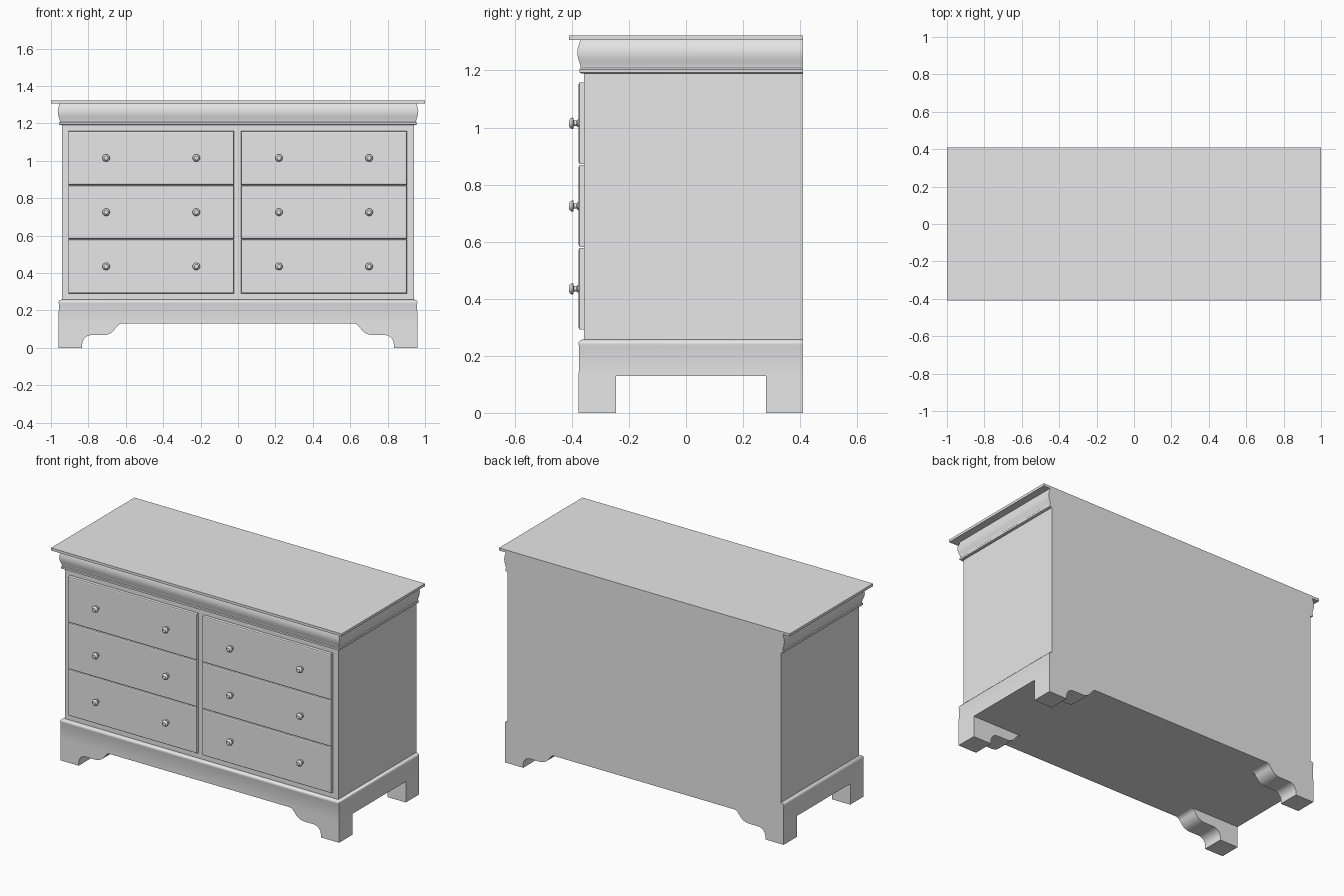
import bpy, bmesh, math
from mathutils import Matrix

cube = bpy.data.objects.get("Cube")
if cube:
    bpy.data.objects.remove(cube, do_unlink=True)

BACK = 0.41        # every part is flush at the back
SIDE = 0.94        # half width of the case
FRONT = -0.357     # front of the case

paint = bpy.data.materials.new("plain_grey")
paint.use_nodes = True
GREY = (0.8, 0.8, 0.8, 1)
paint.diffuse_color = GREY
paint.node_tree.nodes["Principled BSDF"].inputs["Base Color"].default_value = GREY


def finish(name, bm, angle=35):
    bmesh.ops.recalc_face_normals(bm, faces=bm.faces)
    mesh = bpy.data.meshes.new(name)
    bm.to_mesh(mesh)
    bm.free()
    mesh.materials.append(paint)
    obj = bpy.data.objects.new(name, mesh)
    bpy.context.collection.objects.link(obj)
    bpy.ops.object.select_all(action='DESELECT')
    obj.select_set(True)
    bpy.context.view_layer.objects.active = obj
    bpy.ops.object.shade_smooth_by_angle(angle=math.radians(angle))
    return obj


def loft(bm, rings):
    """Skin a stack of closed rings and cap both ends."""
    loops = [[bm.verts.new(p) for p in ring] for ring in rings]
    for a, b in zip(loops, loops[1:]):
        for i in range(len(a)):
            j = (i + 1) % len(a)
            bm.faces.new((a[i], a[j], b[j], b[i]))
    bm.faces.new(loops[0])
    bm.faces.new(loops[-1])


def moulding(name, profile):
    """Sweep a (height, overhang) profile round front and sides, flat at the back."""
    bm = bmesh.new()
    rings = []
    for z, d in profile:
        x, y = SIDE + d, FRONT - d
        rings.append([(-x, y, z), (x, y, z), (x, BACK, z), (-x, BACK, z)])
    loft(bm, rings)
    return finish(name, bm)


# Case, plinth, crown moulding and top board
moulding("case", [(0.2, 0), (1.25, 0)])
moulding("plinth", [(0.13, 0.019), (0.235, 0.018), (0.241, 0.02), (0.248, 0.019),
                    (0.254, 0.014), (0.257, 0.006), (0.257, 0)])
moulding("crown_moulding", [(1.19, 0.01), (1.193, 0.016), (1.204, 0.016), (1.208, 0.012),
                            (1.216, 0.013), (1.23, 0.017), (1.245, 0.022), (1.262, 0.024),
                            (1.28, 0.022), (1.295, 0.017), (1.307, 0.014)])
bm = bmesh.new()
loft(bm, [[(-1, -BACK, z), (1, -BACK, z), (1, BACK, z), (-1, BACK, z)] for z in (1.307, 1.323)])
finish("top_board", bm)


# Scrolled bracket feet
def arc(cx, cz, rx, rz, start, end, steps=8):
    angles = [math.radians(start + (end - start) * i / steps) for i in range(steps + 1)]
    return [(cx + rx * math.cos(a), cz + rz * math.sin(a)) for a in angles]


outline = [(0.959, 0.13), (0.959, 0), (0.833, 0)]
outline += arc(0.783, 0.02, 0.05, 0.048, 0, 90)
outline += arc(0.72, 0.14, 0.075, 0.072, 270, 205)
outline += arc(0.617, 0.095, 0.035, 0.035, 20, 90)
for side, sx in (("left", 1), ("right", -1)):
    for end, y0, y1 in (("front", -0.376, -0.245), ("back", 0.28, BACK)):
        bm = bmesh.new()
        loft(bm, [[(sx * x, y, z) for x, z in outline] for y in (y0, y1)])
        finish(f"{end}_{side}_foot", bm)


# Turned knob, lathed along y from its (radius, distance) profile
def knob(name, x, z, y):
    profile = [(0.014, -0.002), (0.013, 0.004), (0.009, 0.007), (0.009, 0.017), (0.019, 0.019),
               (0.020, 0.023), (0.017, 0.029), (0.011, 0.034)]
    bm = bmesh.new()
    n = 20
    loft(bm, [[(x + r * math.cos(math.tau * i / n), y - d, z + r * math.sin(math.tau * i / n))
               for i in range(n)] for r, d in profile])
    finish(name, bm)


# Drawer fronts with chamfered rims, and two knobs on each
DRAWER_W, DRAWER_H, DRAWER_Y = 0.886, 0.287, -0.376
for side, cx in (("left", 0.460), ("right", -0.464)):
    for row, cz in (("bottom", 0.435), ("middle", 0.725), ("top", 1.015)):
        bm = bmesh.new()
        rings = []
        for y, inset in ((FRONT + 0.01, 0), (DRAWER_Y + 0.006, 0),
                         (DRAWER_Y + 0.002, 0.002), (DRAWER_Y, 0.007)):
            w, h = DRAWER_W / 2 - inset, DRAWER_H / 2 - inset
            rings.append([(cx + sx * w, y, cz + sz * h)
                          for sx, sz in ((-1, -1), (1, -1), (1, 1), (-1, 1))])
        loft(bm, rings)
        finish(f"{row}_{side}_drawer", bm, 20)
        for part, dx in (("inner", -0.241), ("outer", 0.241)):
            offset = dx if side == "left" else -dx
            knob(f"{row}_{side}_{part}_knob", cx + offset, cz, DRAWER_Y)
